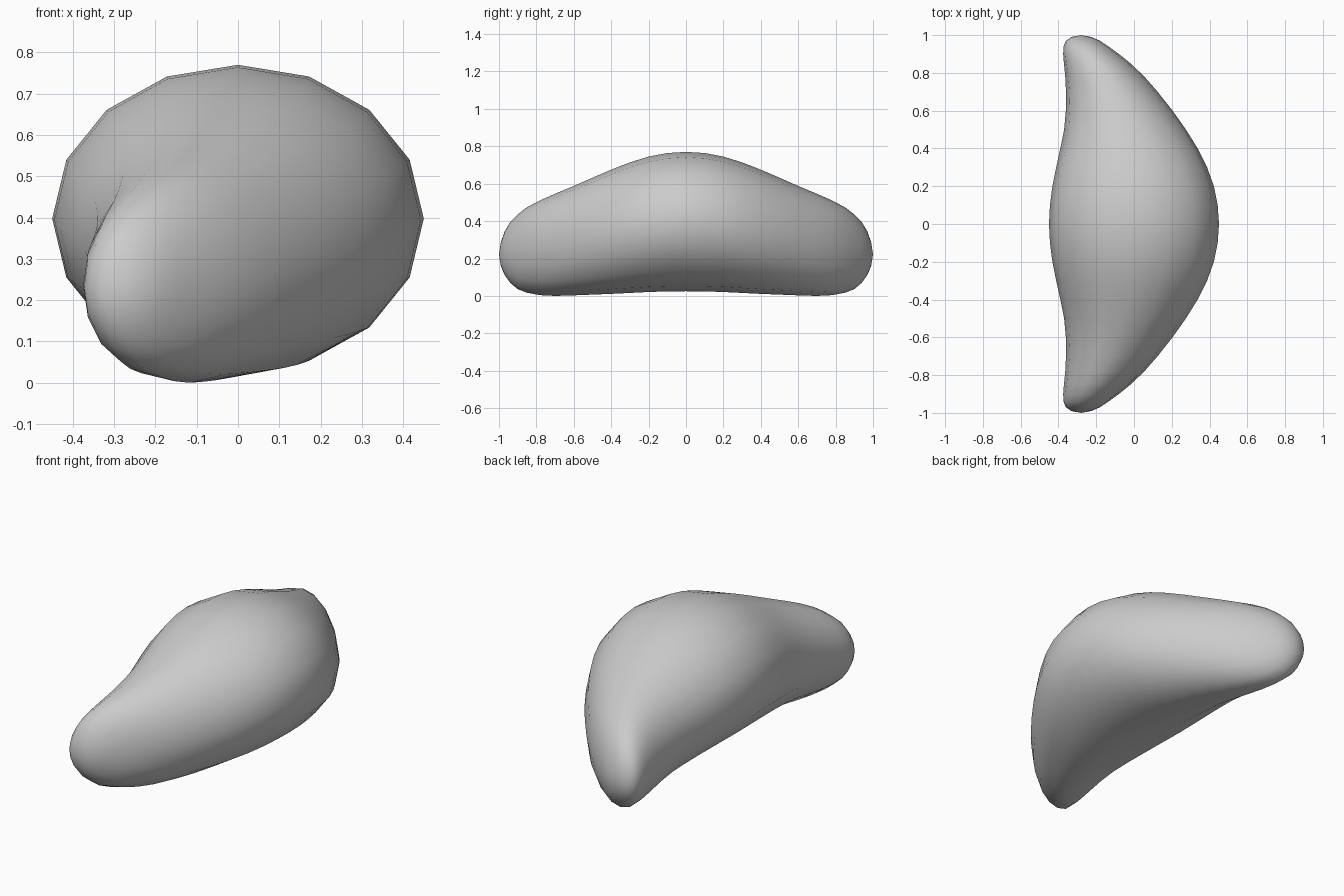
import bpy, bmesh, math

if "Cube" in bpy.data.objects:
    bpy.data.objects.remove(bpy.data.objects["Cube"])

# Half profile of the crescent: y, left x, right x, bottom z, top z
stations = [
    (0.00, -0.450, 0.450, 0.025, 0.770),
    (0.10, -0.445, 0.443, 0.024, 0.764),
    (0.20, -0.432, 0.423, 0.021, 0.745),
    (0.30, -0.412, 0.387, 0.016, 0.714),
    (0.40, -0.390, 0.337, 0.011, 0.675),
    (0.50, -0.370, 0.275, 0.007, 0.632),
    (0.60, -0.361, 0.204, 0.003, 0.588),
    (0.70, -0.360, 0.125, 0.000, 0.546),
    (0.78, -0.364, 0.055, 0.004, 0.511),
    (0.85, -0.371, -0.018, 0.017, 0.474),
    (0.90, -0.375, -0.080, 0.036, 0.436),
    (0.94, -0.373, -0.135, 0.070, 0.395),
    (0.97, -0.361, -0.180, 0.112, 0.345),
    (0.99, -0.332, -0.226, 0.160, 0.286),
]
TIP = (-0.28, 1.0, 0.222)
SEGMENTS = 16


def ring(bm, y, x0, x1, z0, z1):
    cx, rx, cz, rz = (x0 + x1) / 2, (x1 - x0) / 2, (z0 + z1) / 2, (z1 - z0) / 2
    return [bm.verts.new((cx + rx * math.cos(a), y, cz + rz * math.sin(a)))
            for a in (2 * math.pi * i / SEGMENTS for i in range(SEGMENTS))]


# Crescent body: elliptical rings lofted from tip to tip
bm = bmesh.new()
full = [(-s[0], *s[1:]) for s in reversed(stations[1:])] + stations
rings = [ring(bm, *s) for s in full]
for a, b in zip(rings, rings[1:]):
    for i in range(SEGMENTS):
        j = (i + 1) % SEGMENTS
        bm.faces.new((a[i], a[j], b[j], b[i]))

# Rounded tips
for side, loop in ((-1, rings[0]), (1, rings[-1])):
    tip = bm.verts.new((TIP[0], side * TIP[1], TIP[2]))
    for i in range(SEGMENTS):
        bm.faces.new((loop[i], loop[(i + 1) % SEGMENTS], tip))

bmesh.ops.recalc_face_normals(bm, faces=bm.faces[:])
for f in bm.faces:
    f.smooth = True
mesh = bpy.data.meshes.new("crescent_body")
bm.to_mesh(mesh)
bm.free()
obj = bpy.data.objects.new("crescent_body", mesh)
bpy.context.collection.objects.link(obj)
